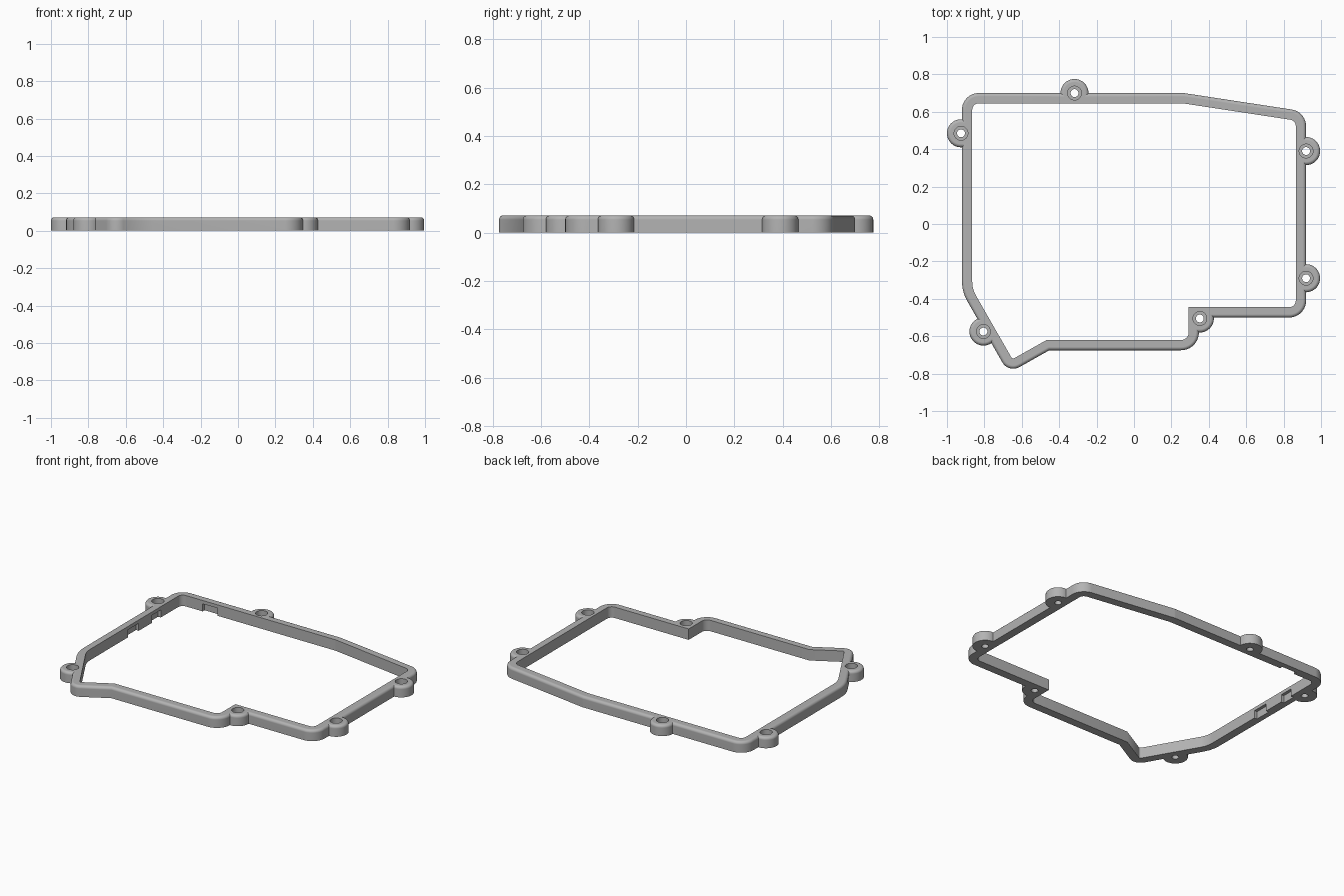
import bpy, bmesh
from math import pi, sin, cos, tan
from mathutils import Vector

cube = bpy.data.objects.get("Cube")
if cube:
    bpy.data.objects.remove(cube, do_unlink=True)

HEIGHT, WALL, ROUND = 0.072, 0.055, 0.018

grey = bpy.data.materials.new("plain grey")
grey.use_nodes = True
grey.diffuse_color = (0.45, 0.45, 0.45, 1)
grey.node_tree.nodes["Principled BSDF"].inputs["Base Color"].default_value = grey.diffuse_color

# Inner corners, counter-clockwise: x, y, fillet radius (0 = sharp reentrant corner)
CORNERS = [(-0.865, 0.645, 0.035), (-0.865, -0.348, 0.15), (-0.65, -0.723, 0.012),
           (-0.467, -0.62, 0), (0.292, -0.62, 0.04), (0.292, -0.445, 0),
           (0.865, -0.445, 0.035), (0.865, 0.553, 0.035), (0.262, 0.645, 0.01)]
BOSSES = [(-0.925, 0.485), (-0.318, 0.70), (0.92, 0.39),
          (0.92, -0.29), (0.352, -0.505), (-0.805, -0.575)]


def outline(offset):
    """Filleted outline, pushed outward by offset."""
    pts, n = [], len(CORNERS)
    for i, (x, y, r) in enumerate(CORNERS):
        p = Vector((x, y))
        a = (p - Vector(CORNERS[i - 1][:2])).normalized()
        b = (Vector(CORNERS[(i + 1) % n][:2]) - p).normalized()
        na, nb = Vector((a.y, -a.x)), Vector((b.y, -b.x))
        mid = (na + nb) / (1 + na.dot(nb))
        if r == 0:
            pts.append(p + mid * offset)
            continue
        centre = p - mid * r
        turn = na.angle(nb)
        steps = max(3, round(turn / 0.16))
        for k in range(steps + 1):
            t = turn * k / steps
            d = Vector((na.x * cos(t) - na.y * sin(t), na.x * sin(t) + na.y * cos(t)))
            pts.append(centre + d * (r + offset))
    return pts


def circle(x, y, r, n=40):
    return [Vector((x + r * cos(2 * pi * k / n), y + r * sin(2 * pi * k / n)))
            for k in range(n)]


def loft(name, rings):
    """Closed solid through (outline, height) rings, bottom to top."""
    bm = bmesh.new()
    loops = [[bm.verts.new((p.x, p.y, z)) for p in pts] for pts, z in rings]
    for lo, hi in zip(loops, loops[1:]):
        for k in range(len(lo)):
            j = (k + 1) % len(lo)
            bm.faces.new((lo[k], lo[j], hi[j], hi[k]))
    bm.faces.new(loops[0][::-1])
    bm.faces.new(loops[-1])
    bmesh.ops.recalc_face_normals(bm, faces=bm.faces)
    mesh = bpy.data.meshes.new(name)
    bm.to_mesh(mesh)
    bm.free()
    mesh.materials.append(grey)
    obj = bpy.data.objects.new(name, mesh)
    bpy.context.collection.objects.link(obj)
    return obj


def rounded(name, shape):
    """Solid with a rounded upper rim; shape(inset) gives its outline."""
    rings = [(shape(0), 0)]
    for k in range(6):
        t = pi / 2 * k / 5
        rings.append((shape(ROUND * (1 - cos(t))), HEIGHT - ROUND * (1 - sin(t))))
    return loft(name, rings)


def combine(target, tool, operation):
    bpy.ops.object.select_all(action='DESELECT')
    bpy.context.view_layer.objects.active = target
    target.select_set(True)
    mod = target.modifiers.new("cut", 'BOOLEAN')
    mod.operation, mod.solver, mod.object = operation, 'EXACT', tool
    bpy.ops.object.modifier_apply(modifier=mod.name)
    bpy.data.objects.remove(tool, do_unlink=True)


# Outer body with screw bosses
frame = rounded("gasket_frame", lambda inset: outline(WALL - inset))
for x, y in BOSSES:
    combine(frame, rounded("boss", lambda inset: circle(x, y, 0.075 - inset)), 'UNION')

# Central opening
combine(frame, loft("opening", [(outline(0), -0.1), (outline(0), 0.2)]), 'DIFFERENCE')

# Counterbored screw holes
for x, y in BOSSES:
    wide, narrow = circle(x, y, 0.037), circle(x, y, 0.021)
    combine(frame, loft("screw_hole", [(narrow, -0.1), (narrow, 0.03), (wide, 0.03), (wide, 0.2)]),
            'DIFFERENCE')

# Shallow recesses under the lip of the inner wall
for x0, x1, y0, y1 in [(-0.885, -0.8, 0.09, 0.2), (-0.885, -0.8, 0.34, 0.43),
                       (-0.71, -0.6, 0.6, 0.665)]:
    box = [Vector(p) for p in ((x0, y0), (x1, y0), (x1, y1), (x0, y1))]
    combine(frame, loft("recess", [(box, -0.1), (box, 0.05)]), 'DIFFERENCE')

# Smooth rounded rims, crisp edges
bpy.context.view_layer.objects.active = frame
frame.select_set(True)
bpy.ops.object.shade_smooth_by_angle(angle=pi / 6)
weighted = frame.modifiers.new("even_shading", 'WEIGHTED_NORMAL')
weighted.keep_sharp = True
